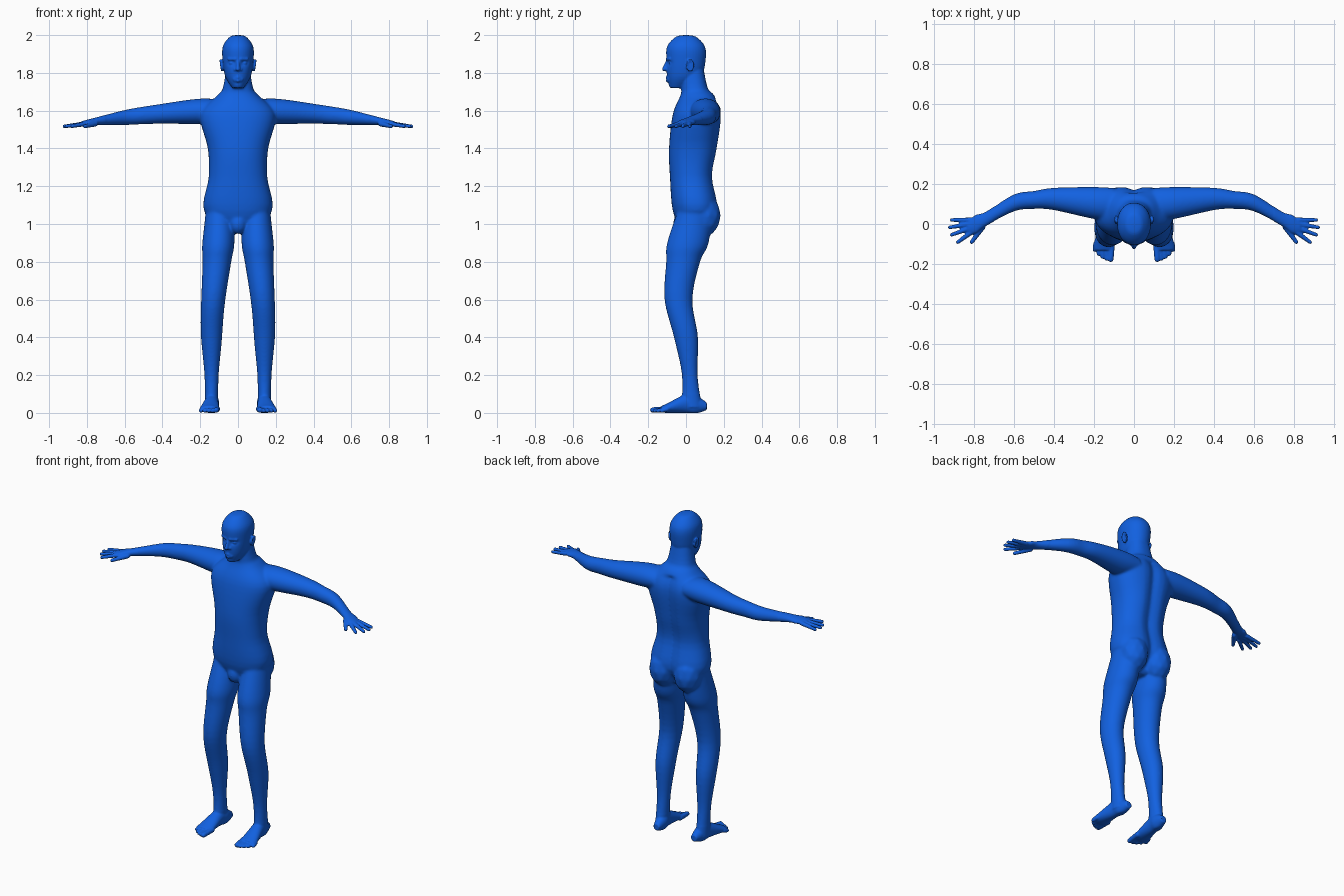
import bpy, bmesh
from math import cos, sin, tau, exp, copysign
from mathutils import Vector, Matrix

cube = bpy.data.objects.get("Cube")
if cube:
    bpy.data.objects.remove(cube)

skin = bpy.data.materials.new("blue_skin")
skin.use_nodes = True
colour = (.006, .12, .75, 1)
skin.diffuse_color = colour
skin.node_tree.nodes["Principled BSDF"].inputs["Base Color"].default_value = colour

bm = bmesh.new()
SIDES = 40
STEPS = 5


def spline(rings):
    """Smooth a list of ring settings with Hermite curves."""
    points = [Vector(ring) for ring in rings]
    points = [points[0], *points, points[-1]]
    smooth = []
    for before, start, end, after in zip(points, points[1:], points[2:], points[3:]):
        leave, arrive = (end - before) / 2, (after - start) / 2
        for i in range(STEPS):
            t = i / STEPS
            ease = t * t * (3 - 2 * t)
            smooth.append(start.lerp(end, ease) + leave * t * (1 - t) ** 2
                          - arrive * t * t * (1 - t))
    return smooth + [points[-1]]


def loft(rings, axis, shape, side=1, power=2):
    """Skin over oval rings: place along the axis, centre offset, two radii."""
    loops = []
    for place, offset, width, depth in spline(rings):
        loop = []
        for i in range(SIDES):
            c, s = cos(tau * i / SIDES), sin(tau * i / SIDES)
            a = width * copysign(abs(c) ** (2 / power), c)
            b = depth * copysign(abs(s) ** (2 / power), s)
            p = Vector({"x": (place, offset + a, b),
                        "y": (a, place, offset + b),
                        "z": (a, offset + b, place)}[axis])
            shape(p)
            p.x *= side
            loop.append(bm.verts.new(p))
        loops.append(loop)
    for low, high in zip(loops, loops[1:]):
        for i in range(SIDES):
            bm.faces.new((low[i - 1], low[i], high[i], high[i - 1]))
    bm.faces.new(loops[0])
    bm.faces.new(loops[-1])


def ball(centre, size):
    matrix = Matrix.Translation(centre) @ Matrix.Diagonal((*size, 1))
    bmesh.ops.create_icosphere(bm, subdivisions=2, radius=1, matrix=matrix)


def rod(start, end, start_radius, end_radius, side=1, count=14):
    """Tapered rod with round ends, for fingers, toes and facial ridges."""
    for i in range(count):
        t = i / (count - 1)
        centre = Vector(start).lerp(Vector(end), t)
        centre.x *= side
        radius = start_radius + (end_radius - start_radius) * t
        ball(centre, (radius, radius, radius))


def spine_furrow(p):
    if p.y > .1 and p.z < 1.66:
        p.y -= .022 * exp(-(p.x / .035) ** 2)


def eye_sockets(p):
    if p.y < 0:
        across, up = (abs(p.x) - .034) / .018, (p.z - 1.853) / .014
        p.y += .016 * exp(-across ** 2 - up ** 2)


def drooping_arm(p):
    p.z += 1.6 - .1 * p.x ** 2


def bowed_leg(p):
    p.x += .12 + .02 * cos(5 * max(p.z - .4, 0))


def turned_foot(p):
    p.x += .14 - .1 * p.y
    p.z = max(p.z, 0)


# torso and neck
loft([(.95, .03, .05, .05), (1.07, .05, .18, .12), (1.25, .03, .155, .115),
      (1.4, .04, .16, .13), (1.58, .06, .2, .13), (1.68, .06, .11, .09),
      (1.72, .045, .08, .07), (1.84, .03, .06, .06)], "z", spine_furrow, power=2.3)
ball((0, -.03, 1), (.045, .04, .055))

# head
loft([(1.72, -.045, .03, .04), (1.78, -.01, .067, .09), (1.87, 0, .082, .104),
      (1.94, 0, .08, .1), (1.99, 0, .045, .055), (2, 0, .01, .01)],
     "z", eye_sockets, power=2.1)

# nose, mouth and chin
rod((0, -.1, 1.86), (0, -.115, 1.82), .008, .012)
ball((0, -.09, 1.767), (.03, .012, .02))
ball((0, -.073, 1.74), (.026, .02, .02))

for side in (1, -1):
    # nostril, lips, eye and brow
    ball((side * .013, -.1, 1.818), (.01, .01, .01))
    for lip in (1.776, 1.758):
        rod((0, -.1, lip), (.024, -.088, 1.767), .008, .005, side)
    ball((side * .034, -.08, 1.852), (.015, .013, .009))
    rod((.014, -.1, 1.873), (.05, -.085, 1.873), .008, .007, side)

    # ear: a flat shell with a raised rim
    ball((side * .084, .022, 1.84), (.009, .015, .028))
    for i in range(SIDES):
        c, s = cos(tau * i / SIDES), sin(tau * i / SIDES)
        ball((side * (.09 + .004 * s), .022 + .016 * c, 1.84 + .027 * s),
             (.006, .006, .006))

    # arm and palm
    loft([(.1, .1, .08, .06), (.2, .105, .08, .068), (.4, .125, .056, .053),
          (.5, .12, .045, .047), (.6, .105, .043, .04), (.74, .025, .036, .022),
          (.79, 0, .046, .017), (.83, -.015, .03, .012)], "x", drooping_arm, side)

    # fingers fan out around the second one, then the thumb
    for i in range(4):
        reach = .01 * (i - 1) ** 2
        rod((.82 - reach / 4, .02 - .02 * i, 1.53),
            (.92 - reach, .02 - .037 * i, 1.517), .0135, .01, side)
    rod((.755, -.015, 1.53), (.81, -.09, 1.517), .015, .011, side)

    # leg and buttock
    loft([(1.08, .05, .07, .09), (.9, .01, .085, .11), (.8, -.015, .076, .09),
          (.6, -.04, .064, .074), (.4, 0, .056, .064), (.2, .02, .038, .042),
          (.03, .03, .035, .055)], "z", bowed_leg, side)
    ball((side * .085, .095, 1.045), (.086, .09, .115))

    # foot
    loft([(.11, .035, .02, .02), (.05, .045, .036, .05), (0, .05, .037, .05),
          (-.1, .025, .05, .025), (-.13, .02, .045, .017)], "y", turned_foot, side)

    # toes get shorter towards the outside
    for i in range(5):
        radius = .0115 if i else .015
        x = .116 + .02 * i
        rod((x - .005, -.1, .02), (x, -.176 + .003 * i * i, radius),
            radius + .002, radius, side)

bmesh.ops.recalc_face_normals(bm, faces=bm.faces)
mesh = bpy.data.meshes.new("body")
bm.to_mesh(mesh)
bm.free()
mesh.materials.append(skin)
body = bpy.data.objects.new("body", mesh)
bpy.context.scene.collection.objects.link(body)
bpy.context.view_layer.objects.active = body
body.select_set(True)

# fuse the parts into one skin
fuse = body.modifiers.new("fuse", "REMESH")
fuse.mode = "VOXEL"
fuse.voxel_size = .005
fuse.use_smooth_shade = True
bpy.ops.object.modifier_apply(modifier=fuse.name)

# blend the joints strongly, the hands, feet and face only lightly
joints = body.vertex_groups.new(name="joints")
joints.add([v.index for v in body.data.vertices
            if .1 < v.co.z < 1.72 and abs(v.co.x) < .7], 1, "REPLACE")
for name, group, turns in (("blend", joints.name, 30), ("soften", "", 3)):
    smooth = body.modifiers.new(name, "SMOOTH")
    smooth.iterations = turns
    smooth.vertex_group = group
